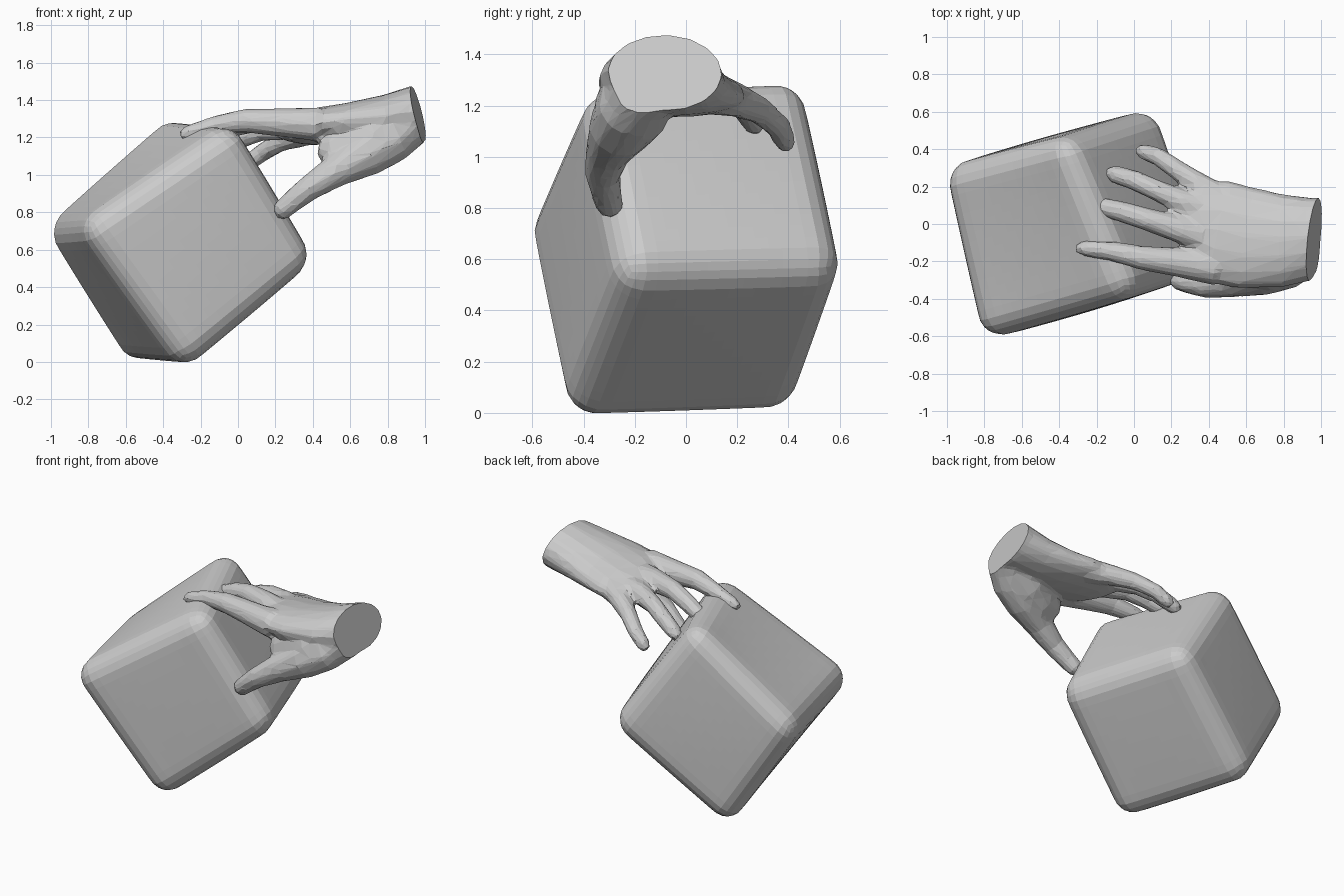
import bpy, bmesh, math
from mathutils import Vector

if "Cube" in bpy.data.objects:
    bpy.data.objects.remove(bpy.data.objects["Cube"])


def make_object(name, bm):
    mesh = bpy.data.meshes.new(name)
    bm.to_mesh(mesh)
    bm.free()
    obj = bpy.data.objects.new(name, mesh)
    bpy.context.collection.objects.link(obj)
    return obj


def tube(bm, stations, sides=12, lean=0.0):
    """Closed tube through stations (x, y, z, half width, half thickness)."""
    pts = [Vector(s[:3]) for s in stations]
    rings = []
    for i, s in enumerate(stations):
        t = (pts[min(i + 1, len(pts) - 1)] - pts[max(i - 1, 0)]).normalized()
        side = t.cross(Vector((0, lean, 1))).normalized()
        up = side.cross(t).normalized()
        w, h = s[3], s[4]
        rings.append([bm.verts.new(pts[i]
                      + side * w * math.cos(2 * math.pi * k / sides)
                      + up * h * math.sin(2 * math.pi * k / sides))
                      for k in range(sides)])
    for a, b in zip(rings, rings[1:]):
        for k in range(sides):
            n = (k + 1) % sides
            bm.faces.new((a[k], a[n], b[n], b[k]))
    bm.faces.new(rings[0][::-1])
    bm.faces.new(rings[-1])


# Tilted block: front and back rims run left, top, right, bottom
front = [(-0.81, -0.585, 0.73), (-0.03, -0.36, 1.24), (0.38, -0.22, 0.55), (-0.27, -0.435, 0.0)]
back = [(-0.99, 0.27, 0.71), (-0.37, 0.43, 1.28), (0.11, 0.585, 0.57), (-0.575, 0.39, 0.03)]
corners = [Vector(c) for c in front + back]
centre = sum(corners, Vector()) / 8
L, T, R, B, L2, T2, R2, B2 = [centre + (c - centre) * 1.09 for c in corners]
ROUND, BULGE = 0.27, 0.02


def block_point(p):
    """Round the unit cube's edges, puff its sides, map it onto the corners."""
    lim = 1 - ROUND
    inner = Vector([max(-lim, min(lim, c)) for c in p])
    q = inner + (p - inner).normalized() * ROUND
    puff = [1 + BULGE * (1 - q[(i + 1) % 3] ** 2) * (1 - q[(i + 2) % 3] ** 2) for i in range(3)]
    a, b, c = [(q[i] * puff[i] + 1) / 2 for i in range(3)]
    near = L.lerp(T, a).lerp(B.lerp(R, a), b)
    far = L2.lerp(T2, a).lerp(B2.lerp(R2, a), b)
    return near.lerp(far, c)


bm = bmesh.new()
bmesh.ops.create_cube(bm, size=2)
bmesh.ops.subdivide_edges(bm, edges=bm.edges[:], cuts=17, use_grid_fill=True)
for vert in bm.verts:
    vert.co = block_point(vert.co.copy())
bmesh.ops.recalc_face_normals(bm, faces=bm.faces[:])
low = min(p.co.z for p in bm.verts)
bmesh.ops.translate(bm, verts=bm.verts[:], vec=(0, 0, -low))
make_object("block", bm)

# Hand: forearm and palm
bm = bmesh.new()
tube(bm, [(1.10, -0.08, 1.36, 0.22, 0.15), (0.95, -0.08, 1.325, 0.222, 0.152),
          (0.80, -0.09, 1.295, 0.25, 0.135), (0.60, -0.075, 1.27, 0.275, 0.115),
          (0.45, -0.04, 1.26, 0.28, 0.10), (0.34, -0.02, 1.25, 0.25, 0.085),
          (0.27, -0.05, 1.25, 0.19, 0.065)], 16, 0.08)

# Thumb muscle and web joining thumb to palm
tube(bm, [(1.02, -0.10, 1.32, 0.11, 0.11), (0.88, -0.17, 1.25, 0.14, 0.13),
          (0.72, -0.215, 1.18, 0.15, 0.15), (0.58, -0.23, 1.14, 0.11, 0.14),
          (0.48, -0.24, 1.13, 0.08, 0.10), (0.43, -0.24, 1.14, 0.04, 0.04)], 12)

# Thumb and four fingers: (x, y, z, radius) from root to tip
digits = [
    [(0.98, -0.13, 1.29, 0.10), (0.82, -0.22, 1.19, 0.13), (0.68, -0.26, 1.11, 0.125),
     (0.52, -0.305, 1.02, 0.09), (0.38, -0.325, 0.93, 0.070), (0.28, -0.31, 0.85, 0.060),
     (0.23, -0.295, 0.805, 0.055), (0.205, -0.285, 0.785, 0.03)],
    [(0.44, -0.235, 1.27, 0.095), (0.24, -0.205, 1.28, 0.08), (0.04, -0.18, 1.29, 0.066),
     (-0.12, -0.145, 1.265, 0.053), (-0.26, -0.13, 1.225, 0.045), (-0.31, -0.13, 1.21, 0.027)],
    [(0.40, -0.08, 1.27, 0.08), (0.25, -0.03, 1.285, 0.075), (0.07, 0.025, 1.285, 0.062),
     (-0.06, 0.065, 1.25, 0.057), (-0.18, 0.095, 1.20, 0.05), (-0.225, 0.105, 1.18, 0.03)],
    [(0.42, 0.05, 1.25, 0.08), (0.28, 0.11, 1.255, 0.07), (0.12, 0.18, 1.235, 0.057),
     (0.0, 0.235, 1.19, 0.055), (-0.10, 0.265, 1.135, 0.05), (-0.145, 0.278, 1.11, 0.03)],
    [(0.48, 0.13, 1.24, 0.08), (0.36, 0.20, 1.22, 0.068), (0.23, 0.29, 1.18, 0.055),
     (0.13, 0.36, 1.12, 0.05), (0.05, 0.388, 1.06, 0.045), (0.02, 0.395, 1.035, 0.028)],
]
for d in digits:
    tube(bm, [(x, y, z, r, r) for x, y, z, r in d], 10)
bmesh.ops.recalc_face_normals(bm, faces=bm.faces[:])
hand = make_object("hand", bm)

# Fuse the parts into one skin, then reduce it to low-poly facets
m = hand.modifiers.new("fuse", 'REMESH')
m.mode, m.voxel_size = 'VOXEL', 0.014
m = hand.modifiers.new("relax", 'SMOOTH')
m.factor, m.iterations = 0.5, 10
m = hand.modifiers.new("reduce", 'DECIMATE')
m.ratio = 0.06
bpy.context.view_layer.update()
bm = bmesh.new()
bm.from_object(hand, bpy.context.evaluated_depsgraph_get())
hand.modifiers.clear()

# Cut the wrist off flat
cut = bmesh.ops.bisect_plane(bm, geom=bm.verts[:] + bm.edges[:] + bm.faces[:],
                             plane_co=(0.963, -0.08, 1.325),
                             plane_no=(0.97, -0.1, 0.23), clear_outer=True)
rim = [e for e in cut["geom_cut"] if isinstance(e, bmesh.types.BMEdge)]
bmesh.ops.contextual_create(bm, geom=rim)
bmesh.ops.recalc_face_normals(bm, faces=bm.faces[:])
for f in bm.faces:
    f.smooth = False
bm.to_mesh(hand.data)
bm.free()
